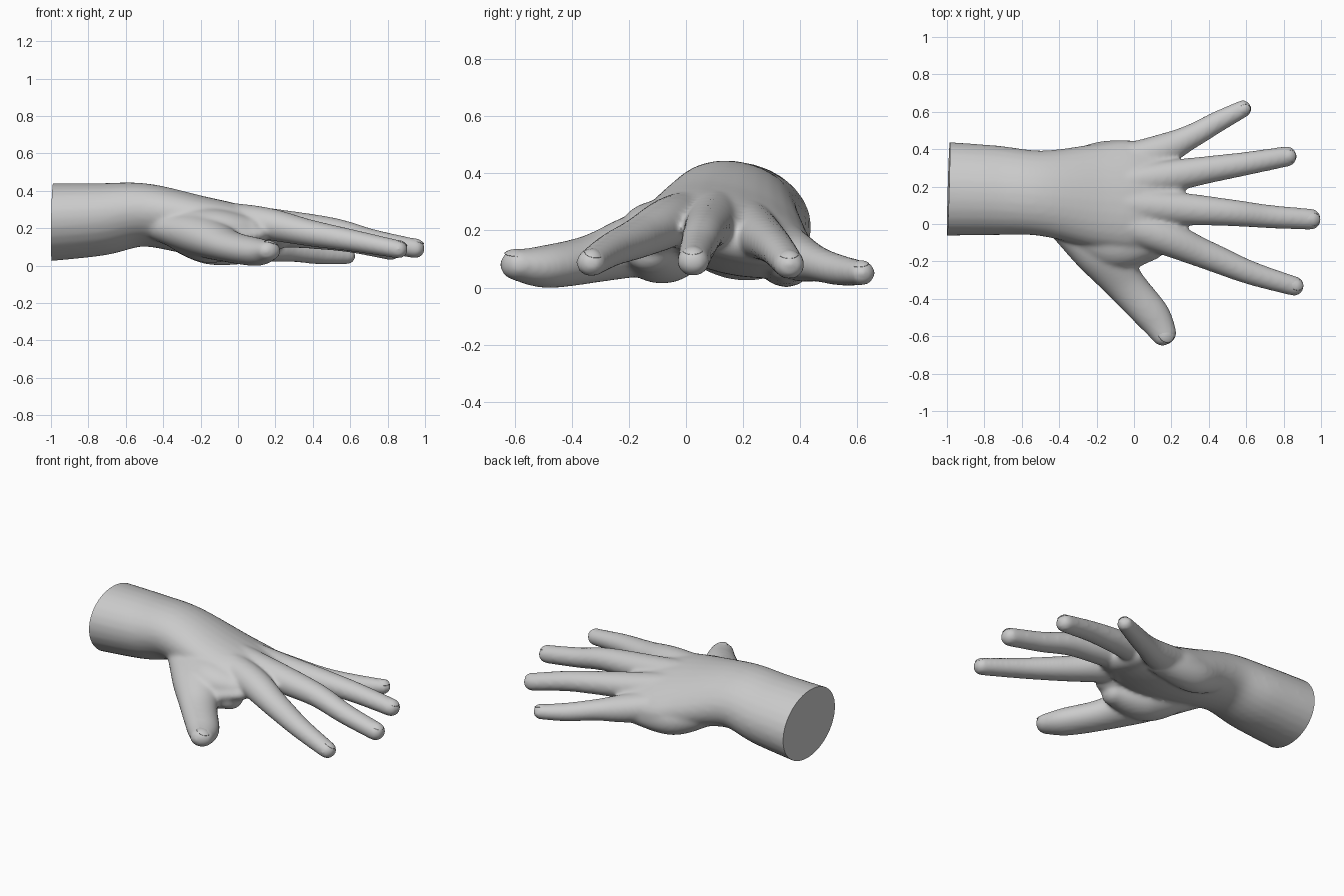
import bpy, bmesh, math
from mathutils import Vector, Matrix

cube = bpy.data.objects.get("Cube")
if cube:
    bpy.data.objects.remove(cube, do_unlink=True)

GREY = (0.6, 0.6, 0.6, 1)
skin = bpy.data.materials.new("plain grey")
skin.use_nodes = True
skin.diffuse_color = GREY
skin.node_tree.nodes["Principled BSDF"].inputs["Base Color"].default_value = GREY

SIDES, STEPS = 28, 8
body = bmesh.new()
tips = {}


def spline(keys):
    """Smooth path through keys made of any number of values."""
    out = []
    for i in range(len(keys) - 1):
        before, start = keys[max(i - 1, 0)], keys[i]
        end, after = keys[i + 1], keys[min(i + 2, len(keys) - 1)]
        for step in range(STEPS):
            t = step / STEPS
            out.append([q + t / 2 * (r - p + t * (2 * p - 5 * q + 4 * r - s + t * (3 * (q - r) + s - p)))
                        for p, q, r, s in zip(before, start, end, after)])
    return out + [list(keys[-1])]


def frame(tangent, roll):
    """Sideways and upward directions across a path, rolled in degrees."""
    side = Vector((0, 0, 1)).cross(tangent).normalized()
    turn = Matrix.Rotation(math.radians(roll), 3, tangent)
    return turn @ side, turn @ tangent.cross(side)


def loft(keys, roll):
    """Round-ended oval tube; keys are x, y, z, half width, half height."""
    path = spline(keys)
    points = [Vector(p[:3]) for p in path]
    rings = []
    for i, (point, key) in enumerate(zip(points, path)):
        tangent = (points[min(i + 1, len(points) - 1)] - points[max(i - 1, 0)]).normalized()
        rings.append((point, tangent, key[3], key[4]))
    point, tangent, width, height = rings[-1]
    for k in range(1, 6):
        angle = k / 6 * math.pi / 2
        shrink = math.cos(angle)
        rings.append((point + tangent * height * math.sin(angle), tangent, width * shrink, height * shrink))
    loops = []
    for point, tangent, width, height in rings:
        side, up = frame(tangent, roll)
        turns = [math.tau * j / SIDES for j in range(SIDES)]
        loops.append([body.verts.new(point + side * math.cos(a) * width + up * math.sin(a) * height)
                      for a in turns])
    for a, b in zip(loops, loops[1:]):
        for j in range(SIDES):
            k = (j + 1) % SIDES
            body.faces.new((a[j], a[k], b[k], b[j]))
    body.faces.new(loops[0][::-1])
    body.faces.new(loops[-1])


def tube(flatness, *keys):
    """Tube whose height is a fixed share of its width."""
    loft([(x, y, z, r, r * flatness) for x, y, z, r in keys], 0)


def digit(name, nail_roll, flatness, *keys):
    """Tube from the wrist to a fingertip, remembered for its nail."""
    tube(flatness, *keys)
    tips[name] = (Vector(keys[-2][:3]), Vector(keys[-1][:3]), keys[-1][3], flatness, nail_roll)


# Forearm, wrist and palm, tipped toward the little finger
loft([(-1.08, .19, .238, .257, .208), (-.75, .18, .256, .243, .192), (-.5, .165, .28, .232, .165),
      (-.2, .15, .22, .285, .15), (0, .155, .188, .3, .13), (.2, .165, .178, .235, .075)], -14)

# Fingers and thumb
digit("index", -20, .92, (-.35, .07, .3, .075), (.1, -.05, .243, .094), (.38, -.162, .185, .078),
      (.62, -.26, .142, .064), (.86, -.333, .096, .053))
digit("middle", 0, .92, (-.35, .12, .32, .075), (.15, .088, .238, .089), (.5, .062, .2, .073),
      (.72, .04, .146, .063), (.948, .025, .101, .057))
digit("ring", 5, .93, (-.35, .18, .3, .075), (.12, .245, .203, .087), (.4, .291, .167, .073),
      (.6, .323, .138, .063), (.82, .362, .089, .055))
digit("little", 15, .93, (-.35, .26, .23, .085), (.1, .378, .123, .089), (.3, .465, .09, .066),
      (.45, .548, .068, .057), (.585, .617, .06, .047))
digit("thumb", -15, .8, (-.42, .06, .22, .1), (-.2, -.13, .17, .138), (-.04, -.33, .11, .106),
      (.1, -.49, .083, .094), (.163, -.593, .089, .069))

# Pads at the heel of the hand
tube(1, (-.36, .3, .19, .08), (-.15, .345, .115, .1), (.1, .36, .105, .08))
tube(.85, (-.34, .04, .18, .09), (-.16, -.08, .142, .14), (.04, -.13, .13, .08))

# Flesh between thumb and index, then the webs between fingers
tube(.75, (-.36, .04, .25, .1), (-.12, -.09, .21, .14), (.06, -.09, .2, .1))
tube(.55, (-.16, -.22, .15, .11), (-.04, -.155, .16, .1), (.1, -.1, .18, .09))
tube(.75, (.1, 0, .17, .06), (.2, .15, .17, .075), (.13, .33, .13, .07))

mesh = bpy.data.meshes.new("hand")
body.to_mesh(mesh)
body.free()
hand = bpy.data.objects.new("hand", mesh)
bpy.context.collection.objects.link(hand)

# Fuse everything into one skin and soften the joins
remesh = hand.modifiers.new("fuse", 'REMESH')
remesh.mode = 'VOXEL'
remesh.voxel_size = 0.011
soften = hand.modifiers.new("soften", 'SMOOTH')
soften.factor = 0.5
soften.iterations = 14
bpy.context.view_layer.objects.active = hand
hand.select_set(True)
for modifier in ("fuse", "soften"):
    bpy.ops.object.modifier_apply(modifier=modifier)

# Cut the forearm flat and rest the hand on the ground
bm = bmesh.new()
bm.from_mesh(hand.data)
cut = bmesh.ops.bisect_plane(bm, geom=bm.verts[:] + bm.edges[:] + bm.faces[:],
                             plane_co=(-.992, .19, .24), plane_no=(-1, .03, .02), clear_outer=True)
rim = [e for e in cut["geom_cut"] if isinstance(e, bmesh.types.BMEdge)]
bmesh.ops.contextual_create(bm, geom=rim)
ground = min(v.co.z for v in bm.verts)
bm.to_mesh(hand.data)
bm.free()
hand.location.z = -ground
hand.data.materials.clear()
hand.data.materials.append(skin)
bpy.ops.object.shade_smooth_by_angle(angle=math.radians(40))

# Thin curved nails sunk into the top of each tip
for name, (knuckle, tip, width, flatness, roll) in tips.items():
    height = width * flatness
    tangent = (tip - knuckle).normalized()
    side, up = frame(tangent, roll)
    basis = Matrix((tangent, side, up)).transposed()
    bm = bmesh.new()
    bmesh.ops.create_uvsphere(bm, u_segments=20, v_segments=12, radius=1)
    for v in bm.verts:
        p = Vector((v.co.x * width * .75, v.co.y * width * .62, v.co.z * .004))
        p.z -= height * ((p.y / width) ** 2 * .55 + max(p.x / width, 0) ** 2 * .55)
        v.co = tip + up * height * .92 + basis @ p
    mesh = bpy.data.meshes.new(name + "_nail")
    bm.to_mesh(mesh)
    bm.free()
    mesh.materials.append(skin)
    mesh.shade_smooth()
    nail = bpy.data.objects.new(name + "_nail", mesh)
    nail.location.z = -ground
    bpy.context.collection.objects.link(nail)
